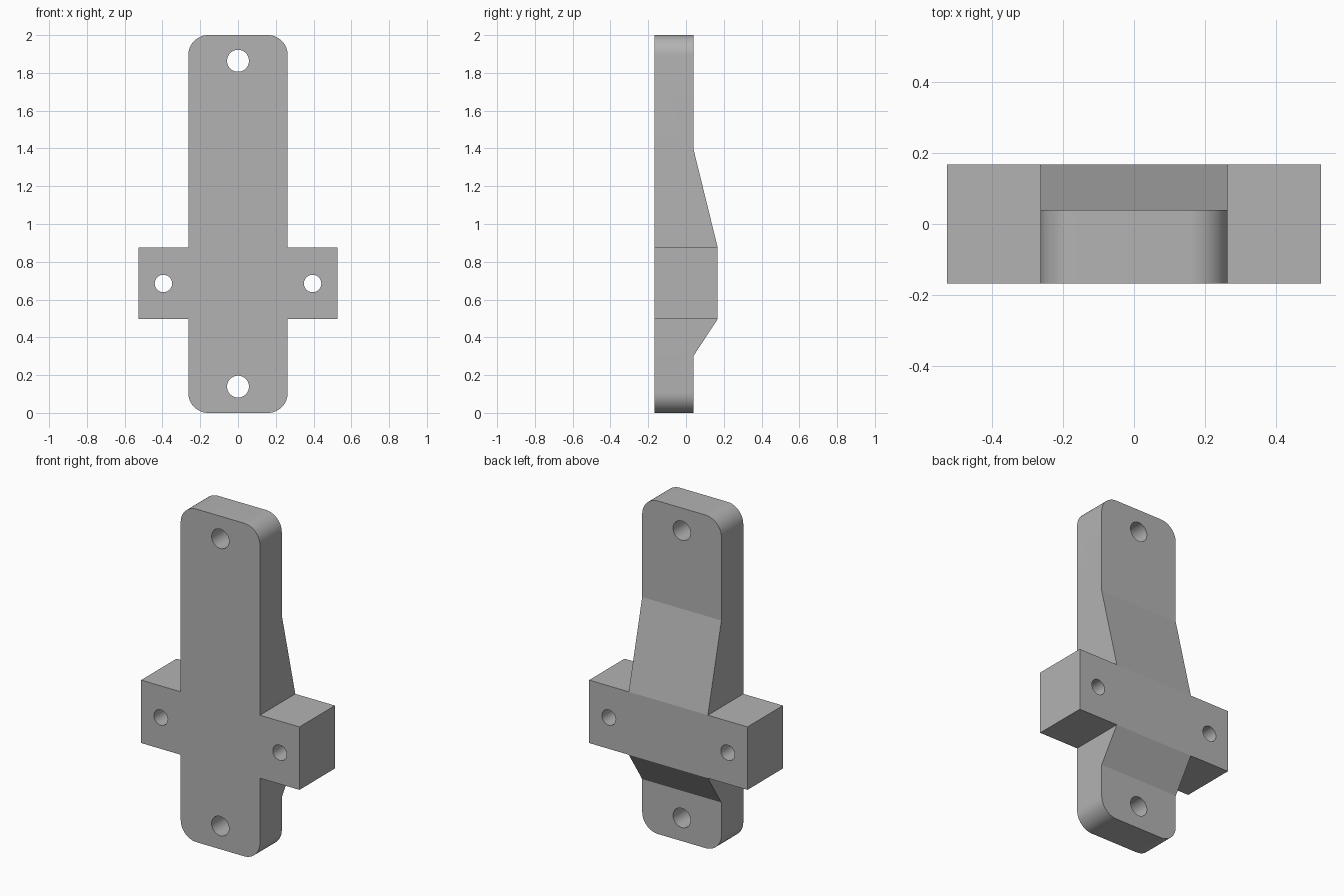
import bpy, bmesh, math
from mathutils import Vector

cube = bpy.data.objects.get("Cube")
if cube:
    bpy.data.objects.remove(cube, do_unlink=True)

HALF_W, ARM_W = 0.263, 0.526      # half widths of the strip and the cross arms
FRONT, THIN, THICK = -0.168, 0.04, 0.168
ARM_LOW, ARM_TOP, HEIGHT = 0.497, 0.875, 2.0
RADIUS = 0.105


def material(name, rgb):
    mat = bpy.data.materials.new(name)
    mat.use_nodes = True
    mat.diffuse_color = (*rgb, 1)
    mat.node_tree.nodes["Principled BSDF"].inputs["Base Color"].default_value = (*rgb, 1)
    return mat


def prism(name, points, direction):
    """Closed outline swept along a direction."""
    bm = bmesh.new()
    face = bm.faces.new([bm.verts.new(p) for p in points])
    swept = bmesh.ops.extrude_face_region(bm, geom=[face])["geom"]
    verts = [g for g in swept if isinstance(g, bmesh.types.BMVert)]
    bmesh.ops.translate(bm, verts=verts, vec=Vector(direction))
    bmesh.ops.recalc_face_normals(bm, faces=bm.faces)
    mesh = bpy.data.meshes.new(name)
    bm.to_mesh(mesh)
    bm.free()
    obj = bpy.data.objects.new(name, mesh)
    bpy.context.collection.objects.link(obj)
    return obj


def arc(cx, cz, r, start, sweep, steps):
    return [(cx + r * math.cos(start + sweep * i / steps),
             cz + r * math.sin(start + sweep * i / steps)) for i in range(steps + 1)]


def cut(target, cutter):
    cutter.hide_render = True
    mod = target.modifiers.new("cut", 'BOOLEAN')
    mod.operation, mod.solver, mod.object = 'DIFFERENCE', 'EXACT', cutter
    bpy.context.view_layer.objects.active = target
    bpy.ops.object.modifier_apply(modifier=mod.name)
    bpy.data.objects.remove(cutter, do_unlink=True)


# Cross-shaped bracket with rounded strip ends
right_side = (arc(HALF_W - RADIUS, RADIUS, RADIUS, -math.pi / 2, math.pi / 2, 12)
              + [(HALF_W, ARM_LOW), (ARM_W, ARM_LOW), (ARM_W, ARM_TOP), (HALF_W, ARM_TOP)]
              + arc(HALF_W - RADIUS, HEIGHT - RADIUS, RADIUS, 0, math.pi / 2, 12))
outline = right_side + [(-x, z) for x, z in reversed(right_side)]
bracket = prism("bracket", [(x, FRONT, z) for x, z in outline], (0, THICK - FRONT, 0))

# Sloped relief on the back, above and below the arms
for bend, arm, end in ((1.395, ARM_TOP, 2.2), (0.302, ARM_LOW, -0.2)):
    beyond = arm + (arm - bend)   # carry the slope on past the back face
    profile = [(THIN, end), (THIN, bend), (2 * THICK - THIN, beyond), (2 * THICK - THIN, end)]
    cut(bracket, prism("relief_cutter", [(-0.4, y, z) for y, z in profile], (0.8, 0, 0)))

# Screw holes through the strip ends and the arms
for x, z, r in ((0, 0.139, 0.058), (0, 1.864, 0.058), (-0.395, 0.685, 0.046), (0.395, 0.685, 0.046)):
    ring = arc(x, z, r, 0, 2 * math.pi, 40)[:-1]
    cut(bracket, prism("hole_cutter", [(px, -0.4, pz) for px, pz in ring], (0, 0.8, 0)))

bracket.data.materials.clear()
bracket.data.materials.append(material("light grey", (0.45, 0.45, 0.45)))
for poly in bracket.data.polygons:
    poly.material_index = 0
bpy.ops.object.select_all(action='DESELECT')
bracket.select_set(True)
bpy.context.view_layer.objects.active = bracket
bpy.ops.object.shade_smooth_by_angle(angle=math.radians(12))
